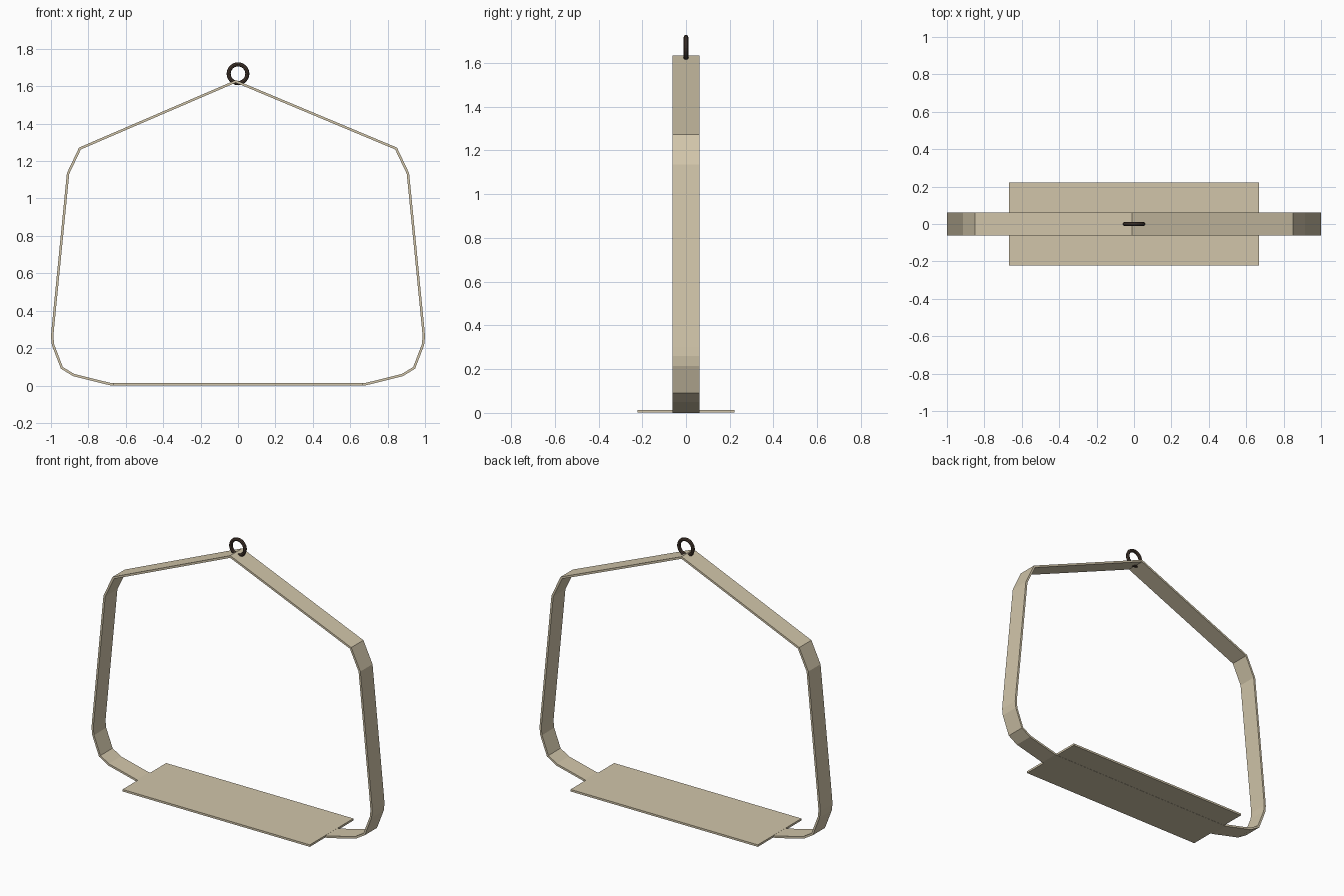
import bpy, bmesh, math
from mathutils import Vector

cube = bpy.data.objects.get("Cube")
if cube:
    bpy.data.objects.remove(cube)


def make_material(name, color):
    mat = bpy.data.materials.new(name)
    mat.use_nodes = True
    mat.diffuse_color = (*color, 1)
    mat.node_tree.nodes["Principled BSDF"].inputs["Base Color"].default_value = (*color, 1)
    return mat


def add_object(name, bm, mat):
    bmesh.ops.recalc_face_normals(bm, faces=bm.faces)
    mesh = bpy.data.meshes.new(name)
    bm.to_mesh(mesh)
    bm.free()
    mesh.materials.append(mat)
    obj = bpy.data.objects.new(name, mesh)
    bpy.context.collection.objects.link(obj)
    return obj


def inset_outline(points, thickness):
    """Offset a closed clockwise (x, z) outline inwards with mitred corners."""
    inner = []
    for i, p in enumerate(points):
        d1 = (p - points[i - 1]).normalized()
        d2 = (points[(i + 1) % len(points)] - p).normalized()
        n1, n2 = Vector((d1.y, -d1.x)), Vector((d2.y, -d2.x))
        inner.append(p + (n1 + n2) * thickness / (1 + n1.dot(n2)))
    return inner


beige = make_material("Beige", (0.64, 0.56, 0.40))
brown = make_material("Dark brown", (0.065, 0.042, 0.03))

# Strap: flat band following a closed outline, mirrored left to right
PEAK = (-0.012, 1.633)
SIDE = [(0.85, 1.272), (0.915, 1.135), (0.997, 0.30), (1.0, 0.26),
        (0.995, 0.215), (0.947, 0.09), (0.882, 0.05), (0.68, 0.0)]
outer = [Vector(p) for p in [PEAK] + SIDE + [(-x, z) for x, z in reversed(SIDE)]]
inner = inset_outline(outer, 0.013)
HALF_WIDTH = 0.062
bm = bmesh.new()
rings = [[bm.verts.new((p.x, y, p.y)) for p in line]
         for line, y in ((outer, -HALF_WIDTH), (outer, HALF_WIDTH),
                         (inner, HALF_WIDTH), (inner, -HALF_WIDTH))]
count = len(outer)
for r in range(4):
    a, b = rings[r], rings[(r + 1) % 4]
    for i in range(count):
        j = (i + 1) % count
        bm.faces.new((a[i], a[j], b[j], b[i]))
add_object("hanging_strap", bm, beige)

# Seat: thin board the strap passes through
bm = bmesh.new()
bmesh.ops.create_cube(bm, size=1)
bmesh.ops.scale(bm, vec=(1.334, 0.444, 0.013), verts=bm.verts)
bmesh.ops.translate(bm, vec=(0, 0, 0.0075), verts=bm.verts)
add_object("seat_board", bm, beige)

# Ring: upright loop through the peak of the strap
bpy.ops.mesh.primitive_torus_add(
    major_segments=24, minor_segments=8, major_radius=0.05, minor_radius=0.011,
    location=(0, 0, 1.667), rotation=(math.pi / 2, 0, 0))
ring = bpy.context.object
ring.name = "hanging_ring"
ring.data.materials.append(brown)
